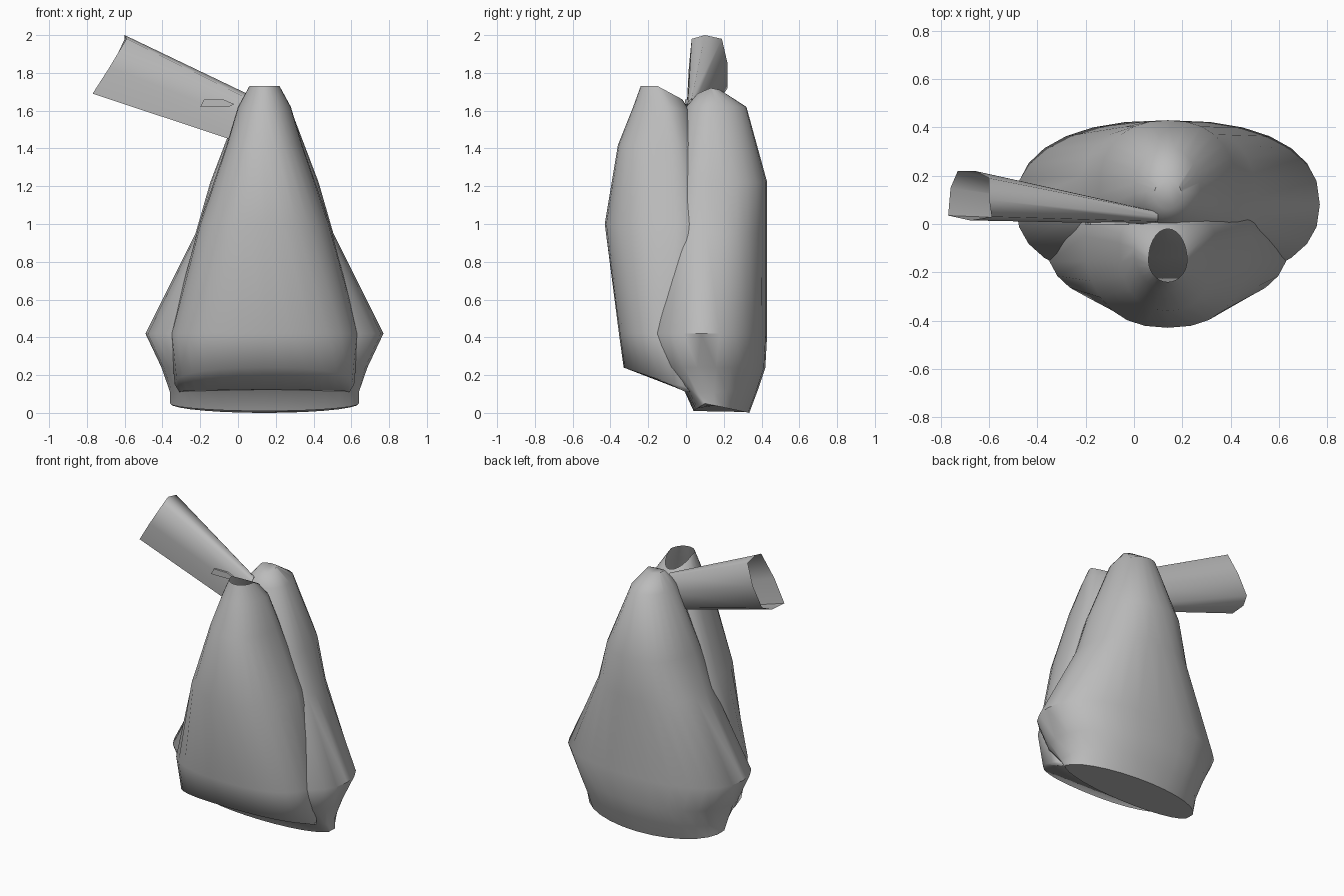
import bpy, bmesh, math

if "Cube" in bpy.data.objects:
    bpy.data.objects.remove(bpy.data.objects["Cube"])

clay = bpy.data.materials.new("warm_grey_clay")
clay.diffuse_color = (0.5, 0.5, 0.5, 1)
clay.use_nodes = True
clay.node_tree.nodes["Principled BSDF"].inputs["Base Color"].default_value = clay.diffuse_color
CX = 0.14   # shared centre line of both lobes
SEG = 28


def make_object(name, rings, cap_first=False, cap_last=False, angle=40):
    """Bridge closed rings of points into one skin."""
    bm = bmesh.new()
    loops = [[bm.verts.new(p) for p in ring] for ring in rings]
    for a, b in zip(loops, loops[1:]):
        n = len(a)
        for i in range(n):
            j = (i + 1) % n
            bm.faces.new((a[i], a[j], b[j], b[i]))
    if cap_first:
        bm.faces.new(loops[0])
    if cap_last:
        bm.faces.new(loops[-1])
    bmesh.ops.recalc_face_normals(bm, faces=bm.faces)
    mesh = bpy.data.meshes.new(name)
    bm.to_mesh(mesh)
    bm.free()
    mesh.materials.append(clay)
    ob = bpy.data.objects.new(name, mesh)
    bpy.context.collection.objects.link(ob)
    bpy.ops.object.select_all(action='DESELECT')
    ob.select_set(True)
    bpy.context.view_layer.objects.active = ob
    bpy.ops.object.shade_smooth_by_angle(angle=math.radians(angle))
    return ob


def ring(z_front, z_side, z_back, rx, y_front, y_mid, y_back, power=0.85):
    """Full oval with its own front and back depth and a tilted rim."""
    pts = []
    for i in range(SEG):
        t = 2 * math.pi * i / SEG
        c, s = math.cos(t), math.sin(t)
        c = math.copysign(abs(c) ** power, c)
        d = abs(s) ** power
        y = y_mid + d * ((y_back if s > 0 else y_front) - y_mid)
        z = z_side + d * ((z_back if s > 0 else z_front) - z_side)
        pts.append((CX + rx * c, y, z))
    return pts


# front lobe: open slanted peak, tucked-under hem
make_object("front_lobe", [
    ring(1.73, 1.73, 1.66, 0.08, -0.24, -0.15, -0.02, 1),
    ring(1.62, 1.62, 1.60, 0.14, -0.28, -0.10, 0.02, 1),
    ring(1.42, 1.42, 1.42, 0.20, -0.36, -0.08, 0.06),
    ring(1.00, 1.00, 1.00, 0.345, -0.43, -0.05, 0.15),
    ring(0.42, 0.42, 0.42, 0.50, -0.355, -0.08, 0.15),
    ring(0.24, 0.15, 0.12, 0.475, -0.33, -0.06, 0.10),
    ring(0.125, 0.11, 0.12, 0.45, -0.03, 0.00, 0.08),
], cap_last=True, angle=85)

# rear lobe: rounded peak, flaring to a wide waist, flat base
make_object("rear_lobe", [
    ring(1.69, 1.72, 1.71, 0.055, 0.06, 0.13, 0.18, 1),
    ring(1.62, 1.62, 1.62, 0.135, 0.00, 0.13, 0.32, 1),
    ring(1.22, 1.22, 1.22, 0.287, -0.08, 0.12, 0.43),
    ring(0.95, 0.95, 0.95, 0.365, -0.14, 0.11, 0.43),
    ring(0.42, 0.42, 0.42, 0.63, -0.25, 0.08, 0.43),
    ring(0.24, 0.24, 0.24, 0.545, -0.19, 0.06, 0.42),
    ring(0.12, 0.11, 0.12, 0.50, -0.01, 0.06, 0.38),
    ring(0.01, 0.05, 0.00, 0.50, 0.04, 0.10, 0.335, 1),
], cap_first=True, cap_last=True, angle=50)

# hollow spout: flattened root, flared open mouth
root = [(0.10, 0.01, 1.64), (0.10, 0.03, 1.665), (0.10, 0.05, 1.65), (0.06, 0.06, 1.55),
        (0.02, 0.05, 1.45), (0.01, 0.03, 1.435), (0.00, 0.005, 1.435), (0.06, 0.00, 1.55)]
mouth = [(-0.59, 0.03, 1.98), (-0.60, 0.10, 2.00), (-0.60, 0.19, 1.98), (-0.66, 0.22, 1.85),
         (-0.73, 0.22, 1.72), (-0.76, 0.15, 1.69), (-0.77, 0.035, 1.69), (-0.68, 0.015, 1.83)]
make_object("spout", [root, mouth], angle=85)

# small flap on the front of the spout
flap = [(-0.20, 1.62), (-0.18, 1.66), (-0.08, 1.66), (-0.02, 1.635), (-0.05, 1.62)]
make_object("spout_flap", [[(x, 0.03, z) for x, z in flap],
                           [(x, -0.005, z) for x, z in flap]],
            cap_first=True, cap_last=True, angle=20)
